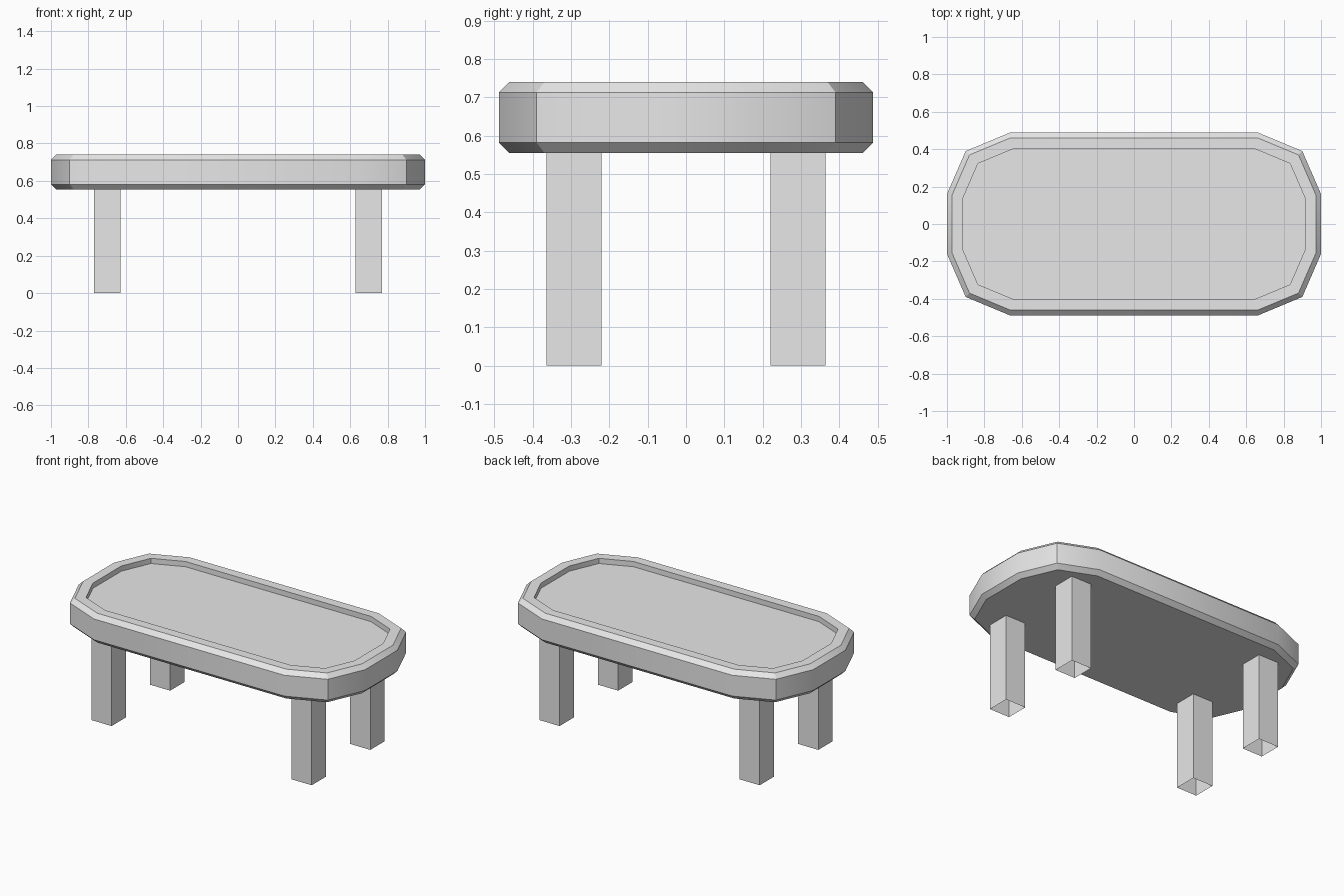
import bpy
import bmesh
from math import radians
from mathutils import Vector

cube = bpy.data.objects.get("Cube")
if cube:
    bpy.data.objects.remove(cube, do_unlink=True)

grey = bpy.data.materials.new("plain grey")
grey.use_nodes = True
grey.diffuse_color = (0.8, 0.8, 0.8, 1)
grey.node_tree.nodes["Principled BSDF"].inputs["Base Color"].default_value = (0.8, 0.8, 0.8, 1)

BOTTOM, TOP = 0.555, 0.74      # tabletop underside and rim heights
CHAMFER, RIM, RECESS = 0.027, 0.06, 0.033


def add_object(name, bm):
    mesh = bpy.data.meshes.new(name)
    bm.to_mesh(mesh)
    bm.free()
    mesh.materials.append(grey)
    obj = bpy.data.objects.new(name, mesh)
    bpy.context.collection.objects.link(obj)
    return obj


def extrude(bm, face, dz):
    cap = bmesh.ops.extrude_discrete_faces(bm, faces=[face])["faces"][0]
    bmesh.ops.translate(bm, verts=cap.verts, vec=(0, 0, dz))
    return cap


def inset(bm, face, width, depth=0.0):
    bmesh.ops.inset_region(bm, faces=[face], thickness=width, depth=0, use_even_offset=True)
    bmesh.ops.translate(bm, verts=face.verts, vec=(0, 0, depth))


# Tabletop: twelve-sided outline, chamfered top and bottom, with a sunken panel
quarter = [(1.0, 0.16), (0.9, 0.39), (0.665, 0.488)]
half = quarter + [(-x, y) for x, y in reversed(quarter)]
outline = half + [(-x, -y) for x, y in half]
bm = bmesh.new()
low = bm.faces.new([bm.verts.new((x, y, BOTTOM + CHAMFER)) for x, y in outline])
high = bm.faces.new([bm.verts.new((x, y, BOTTOM + CHAMFER)) for x, y in outline])
bm.normal_update()
high = extrude(bm, high, TOP - BOTTOM - 2 * CHAMFER)
bmesh.ops.reverse_faces(bm, faces=[low])
bmesh.ops.remove_doubles(bm, verts=bm.verts, dist=0.0001)
bm.normal_update()
inset(bm, high, CHAMFER, CHAMFER)
inset(bm, high, RIM)
extrude(bm, high, -RECESS)
low = min(bm.faces, key=lambda f: (round(f.calc_center_median().z, 4), f.normal.z))
inset(bm, low, CHAMFER, -CHAMFER)
bmesh.ops.recalc_face_normals(bm, faces=bm.faces)
tabletop = add_object("tabletop", bm)
bpy.context.view_layer.objects.active = tabletop
tabletop.select_set(True)
bpy.ops.object.shade_smooth_by_angle(angle=radians(30))

# Legs: hollow square posts, open at the ends
for side, sx in (("left", 1), ("right", -1)):
    for end, sy in (("front", -1), ("back", 1)):
        bm = bmesh.new()
        bmesh.ops.create_cube(bm, size=1)
        ends = [f for f in bm.faces if abs(f.normal.z) > 0.5]
        bmesh.ops.delete(bm, geom=ends, context="FACES_ONLY")
        bmesh.ops.scale(bm, verts=bm.verts, vec=(0.142, 0.144, BOTTOM))
        bmesh.ops.translate(bm, verts=bm.verts, vec=Vector((sx * 0.698, sy * 0.292, BOTTOM / 2)))
        add_object(f"{end}_{side}_leg", bm)
